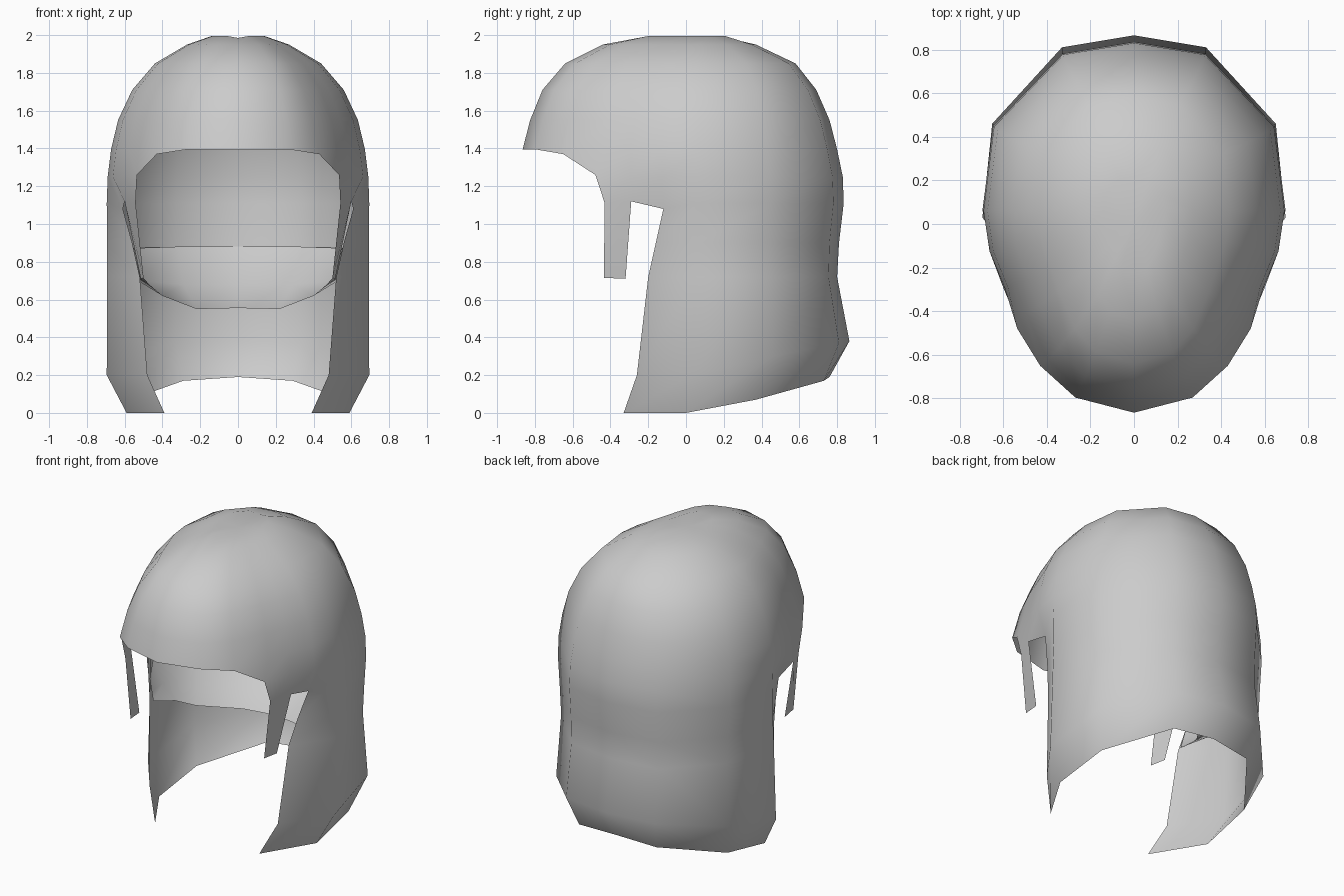
import bpy

if "Cube" in bpy.data.objects:
    bpy.data.objects.remove(bpy.data.objects["Cube"])

mat = bpy.data.materials.new("light_grey")
mat.diffuse_color = (0.6, 0.6, 0.6, 1)
mat.use_nodes = True
mat.node_tree.nodes["Principled BSDF"].inputs["Base Color"].default_value = mat.diffuse_color

# Half outline from back centre to front centre, in unit size
OUTLINE = [(0, 1), (.47, .93), (.93, .5), (1, 0), (.96, -.2), (.86, -.38),
           (.78, -.53), (.62, -.77), (.4, -.925), (0, -1)]
MID_Y = 0.06


def ring(z, width, back, front, count=10):
    """Scaled outline at one height."""
    pts = []
    for x, y in OUTLINE[:count]:
        reach = back - MID_Y if y > 0 else MID_Y - front
        pts.append((x * width, MID_Y + y * reach, z))
    return pts


def build(name, rows, extra=()):
    """Skin rows of points from top to bottom, then mirror to the other side."""
    verts, faces, index = [], [], {}
    for r, row in enumerate(rows):
        for c, p in enumerate(row):
            index[r, c] = len(verts)
            verts.append(p)
    for r in range(len(rows) - 1):
        for c in range(min(len(rows[r]), len(rows[r + 1])) - 1):
            faces.append([index[k] for k in ((r, c), (r, c + 1), (r + 1, c + 1), (r + 1, c))])
    for keys in extra:
        face = []
        for k in keys:
            if k in index:
                face.append(index[k])
            else:
                verts.append(k)
                index[k] = len(verts) - 1
                face.append(index[k])
        faces.append(face)
    mesh = bpy.data.meshes.new(name)
    mesh.from_pydata(verts, [], faces)
    mesh.materials.append(mat)
    for p in mesh.polygons:
        p.use_smooth = True
    obj = bpy.data.objects.new(name, mesh)
    bpy.context.collection.objects.link(obj)
    mirror = obj.modifiers.new("mirror", 'MIRROR')
    mirror.use_clip = True
    mirror.merge_threshold = 0.002
    return obj


# Crown rings, from the top down
crown = [ring(1.995, .14, .22, -.22), ring(1.95, .27, .37, -.44),
         ring(1.85, .44, .58, -.64), ring(1.71, .56, .69, -.76),
         ring(1.55, .635, .76, -.825), ring(1.395, .672, .80, -.865)]
crown[0][0] = (0, .22, 1.985)
crown[0][-1] = (0, -.22, 1.985)
crown[5][7] = (.43, -.65, 1.37)       # corner of the brim

# Temple rings, open at the face
temple = [ring(1.25, .69, .83, -.865, 7), ring(1.11, .695, .835, -.865, 7)]
temple[0][6] = (.535, -.48, 1.26)
temple[1][4] = (.61, -.12, 1.08)
temple[1][5] = (.6, -.29, 1.12)

# Neck curtain, with a narrow waist and a flared hem
neck = [
    [(0, .81, .9), (.33, .76, .9), (.63, .45, .9), (.693, .06, .9), (.56, -.16, .9)],
    [(0, .80, .72), (.33, .755, .72), (.62, .45, .72), (.693, .05, .72), (.52, -.2, .72)],
    [(0, .865, .38), (.33, .81, .37), (.65, .46, .3), (.695, .03, .2), (.48, -.26, .2)],
    [(0, .76, .19), (.29, .73, .17), (.57, .37, .07), (.59, 0, 0), (.39, -.33, 0)],
]
rows = crown + temple + neck

# Closing faces: crown middle, brim corner, side lock
top_mid = (0, 0, 1.98)
extra = [(top_mid, (0, c + 1), (0, c)) for c in range(9)]
extra.append(((5, 6), (5, 7), (6, 6)))
extra.append(((7, 5), (7, 6), (.5, -.435, .715), (.515, -.32, .71)))
build("hair_shell", rows, extra)

# Inner ledge, curving from the back of the shell in to the neck
build("inner_ledge", [
    [(0, .80, .88), (.32, .75, .88), (.62, .44, .87), (.68, .06, .87), (.55, -.16, .87)],
    [(0, .66, .68), (.29, .61, .68), (.53, .32, .7), (.59, .04, .75), (.53, -.165, .79)],
    [(0, .4, .555), (.22, .37, .55), (.4, .12, .62), (.47, 0, .68), (.515, -.17, .73)],
])
